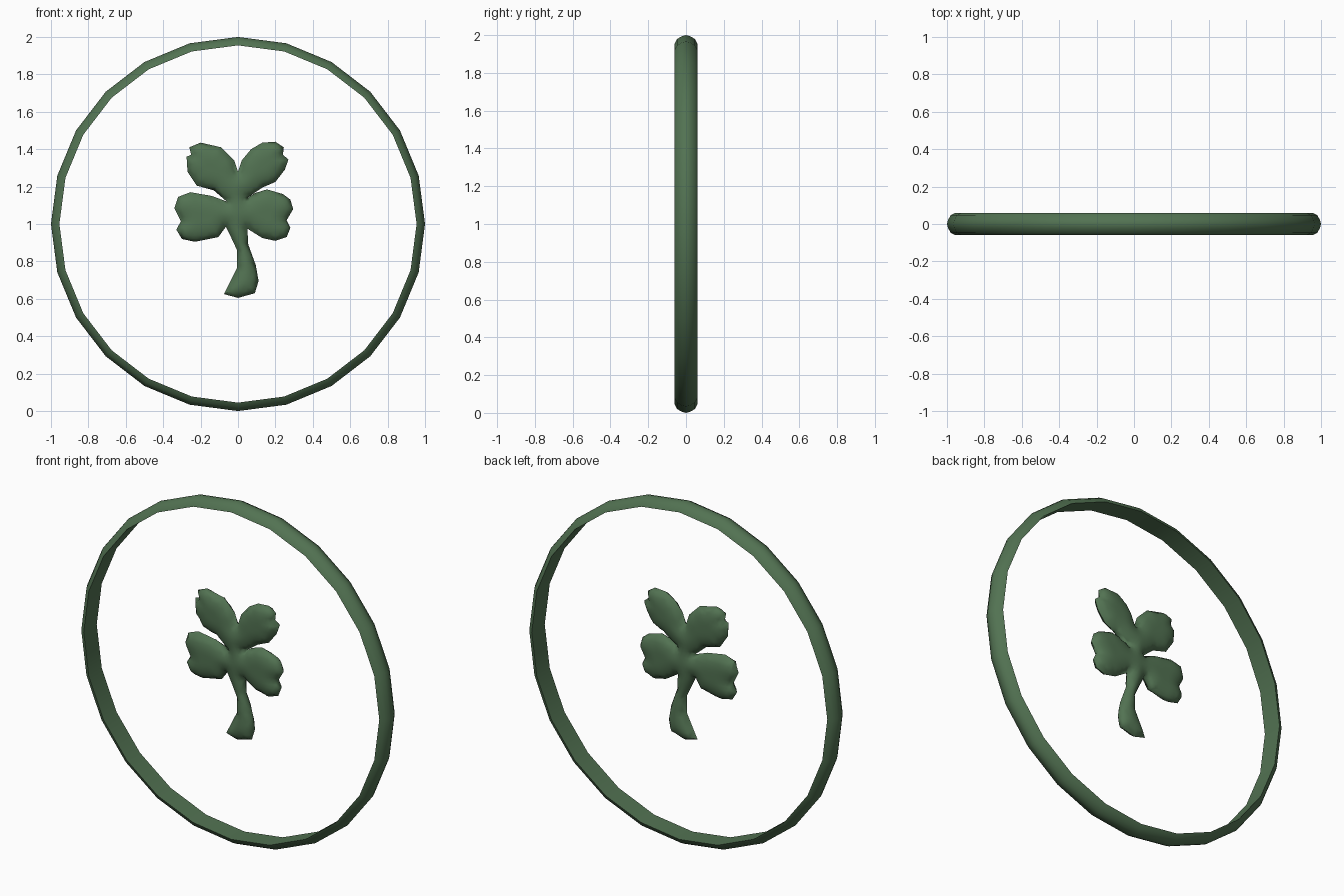
import bpy, bmesh, math
from mathutils import Vector
from mathutils.geometry import delaunay_2d_cdt, intersect_point_line

if "Cube" in bpy.data.objects:
    bpy.data.objects.remove(bpy.data.objects["Cube"])

green = bpy.data.materials.new("leaf green")
green.diffuse_color = (0.085, 0.17, 0.085, 1)
green.use_nodes = True
green.node_tree.nodes["Principled BSDF"].inputs["Base Color"].default_value = green.diffuse_color


def finish(bm, name, angle):
    bmesh.ops.recalc_face_normals(bm, faces=bm.faces)
    me = bpy.data.meshes.new(name)
    bm.to_mesh(me)
    bm.free()
    me.materials.append(green)
    ob = bpy.data.objects.new(name, me)
    bpy.context.collection.objects.link(ob)
    bpy.ops.object.select_all(action='DESELECT')
    ob.select_set(True)
    bpy.context.view_layer.objects.active = ob
    bpy.ops.object.shade_smooth_by_angle(angle=math.radians(angle))


# Ring: domed band with a flat inside, 24 sides around
profile = [(0.955, -0.06), (0.98, -0.047), (0.995, -0.02), (1.0, 0),
           (0.995, 0.02), (0.98, 0.047), (0.955, 0.06)]
N = 24
bm = bmesh.new()
rows = []
for i in range(N):
    a = math.tau * i / N
    rows.append([bm.verts.new((r * math.sin(a), y, 1 + r * math.cos(a))) for r, y in profile])
for i in range(N):
    p, q = rows[i], rows[(i + 1) % N]
    for j in range(len(profile)):
        k = (j + 1) % len(profile)
        bm.faces.new((p[j], p[k], q[k], q[j]))
finish(bm, "ring", 40)

# Clover outline (hundredths of a unit, from the ring centre)
upper_right = [(0, 28), (2, 34), (7, 40), (13, 43.5), (20, 44), (24.5, 41), (24, 37),
               (27, 34.5), (25, 29), (20, 22.5), (13, 19.5), (5, 14)]
right_leaf = [(9, 16.5), (15.5, 18.5), (24, 16), (28, 13), (29.5, 8), (26, 2), (28, -2),
              (26, -7), (20, -9), (13, -7.5), (5, -2.5)]
stem = [(5.5, -11), (9.5, -22), (11, -30.5), (9, -37), (0, -39.5), (-7.5, -37.5),
        (-5, -32.5), (-0.5, -23.5), (-0.5, -14), (-4, -6.5), (-6.5, -1.5)]
left_leaf = [(-10.5, -7), (-23, -9.5), (-30, -8), (-33, -3), (-30.5, 1.5), (-34, 8.5),
             (-32, 14.5), (-25.5, 17), (-14, 15), (-6, 12)]
upper_left = [(-13, 18), (-22, 20.5), (-27, 28), (-27.5, 36), (-25, 37), (-26, 41),
              (-20, 43.5), (-9, 41), (-2, 34)]
outline = [Vector((x / 100, z / 100)) for x, z in
           upper_right + right_leaf + stem + left_leaf + upper_left]
edges = [(i, (i + 1) % len(outline)) for i in range(len(outline))]


def edge_distance(p):
    best = 9
    for i, j in edges:
        q, t = intersect_point_line(p, outline[i], outline[j])
        q = outline[i].lerp(outline[j], min(max(t, 0), 1))
        best = min(best, (p - q).length)
    return best


def inside(p):
    hit = False
    for i, j in edges:
        a, b = outline[i], outline[j]
        if (a.y > p.y) != (b.y > p.y) and p.x < a.x + (p.y - a.y) * (b.x - a.x) / (b.y - a.y):
            hit = not hit
    return hit


# Clover: triangulated outline puffed up on both sides
STEP, THICK, REACH = 0.02, 0.04, 0.09
points = list(outline)
for i in range(-18, 18):
    for j in range(-21, 24):
        p = Vector(((i + 0.5 * (j % 2)) * STEP, j * STEP))
        if inside(p) and edge_distance(p) > 0.008:
            points.append(p)
verts, _, tris, *_ = delaunay_2d_cdt(points, edges, [], 0, 1e-5)
tris = [t for t in tris if inside(sum((verts[k] for k in t), Vector((0, 0))) / 3)]

bm = bmesh.new()
height = []
for v in verts:
    d = min(edge_distance(v) / REACH, 1)
    height.append(THICK * math.sqrt(1 - (1 - d) ** 2))
for side in (-1, 1):
    made = [bm.verts.new((v.x, side * h, 1 + v.y)) for v, h in zip(verts, height)]
    for t in tris:
        bm.faces.new([made[k] for k in (t if side < 0 else reversed(t))])
bmesh.ops.remove_doubles(bm, verts=bm.verts, dist=0.0005)
finish(bm, "clover", 60)
